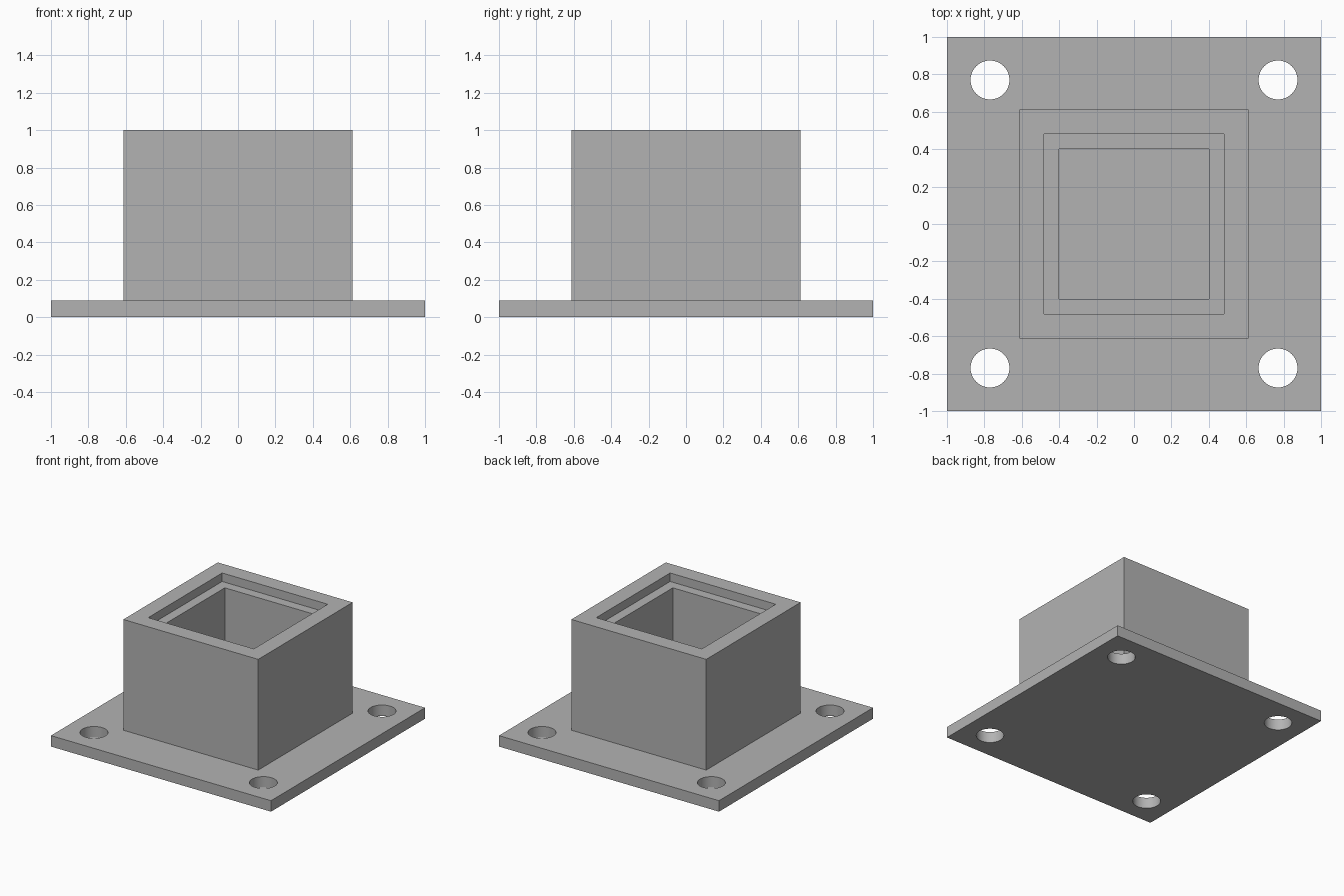
import bpy
import bmesh

PLATE_TOP = 0.09
HEIGHT = 1.0
HOLE_OFFSET = 0.77
HOLE_RADIUS = 0.104

if "Cube" in bpy.data.objects:
    bpy.data.objects.remove(bpy.data.objects["Cube"], do_unlink=True)

grey = bpy.data.materials.new("plain grey")
grey.use_nodes = True
colour = (0.45, 0.45, 0.45, 1)
grey.diffuse_color = colour
grey.node_tree.nodes["Principled BSDF"].inputs["Base Color"].default_value = colour


def square_ring(bm, half, z):
    corners = ((-1, -1), (1, -1), (1, 1), (-1, 1))
    return [bm.verts.new((x * half, y * half, z)) for x, y in corners]


def square_part(name, profile, capped):
    """Sweep a profile of (half width, height) pairs around a square."""
    bm = bmesh.new()
    rings = [square_ring(bm, half, z) for half, z in profile]
    for lower, upper in zip(rings, rings[1:]):
        for i in range(4):
            j = (i + 1) % 4
            bm.faces.new((lower[i], lower[j], upper[j], upper[i]))
    if capped:
        bm.faces.new(reversed(rings[0]))
        bm.faces.new(rings[-1])
    mesh = bpy.data.meshes.new(name)
    bm.to_mesh(mesh)
    bm.free()
    mesh.materials.append(grey)
    part = bpy.data.objects.new(name, mesh)
    bpy.context.collection.objects.link(part)
    return part


# Base plate
plate = square_part("base_plate", [(1, 0), (1, PLATE_TOP)], True)

# Bolt holes through the four corners
for sx in (-1, 1):
    for sy in (-1, 1):
        bpy.ops.mesh.primitive_cylinder_add(
            vertices=64, radius=HOLE_RADIUS, depth=0.5,
            location=(sx * HOLE_OFFSET, sy * HOLE_OFFSET, 0))
        cutter = bpy.context.object
        cutter.name = "bolt_hole_cutter"
        cutter.data.materials.append(grey)
        cutter.hide_render = True
        hole = plate.modifiers.new("bolt_hole", "BOOLEAN")
        hole.operation = "DIFFERENCE"
        hole.solver = "EXACT"
        hole.object = cutter
        bpy.ops.object.select_all(action="DESELECT")
        plate.select_set(True)
        bpy.context.view_layer.objects.active = plate
        bpy.ops.object.modifier_apply(modifier=hole.name)
        bpy.data.objects.remove(cutter, do_unlink=True)

bpy.ops.object.shade_smooth_by_angle(angle=0.5)

# Square socket: outer wall, rim, recessed ledge and inner wall down to the plate
LEDGE = HEIGHT - 0.07
square_part("square_socket", [
    (0.613, PLATE_TOP), (0.613, HEIGHT), (0.48, HEIGHT),
    (0.48, LEDGE), (0.4, LEDGE), (0.4, PLATE_TOP)], False)
